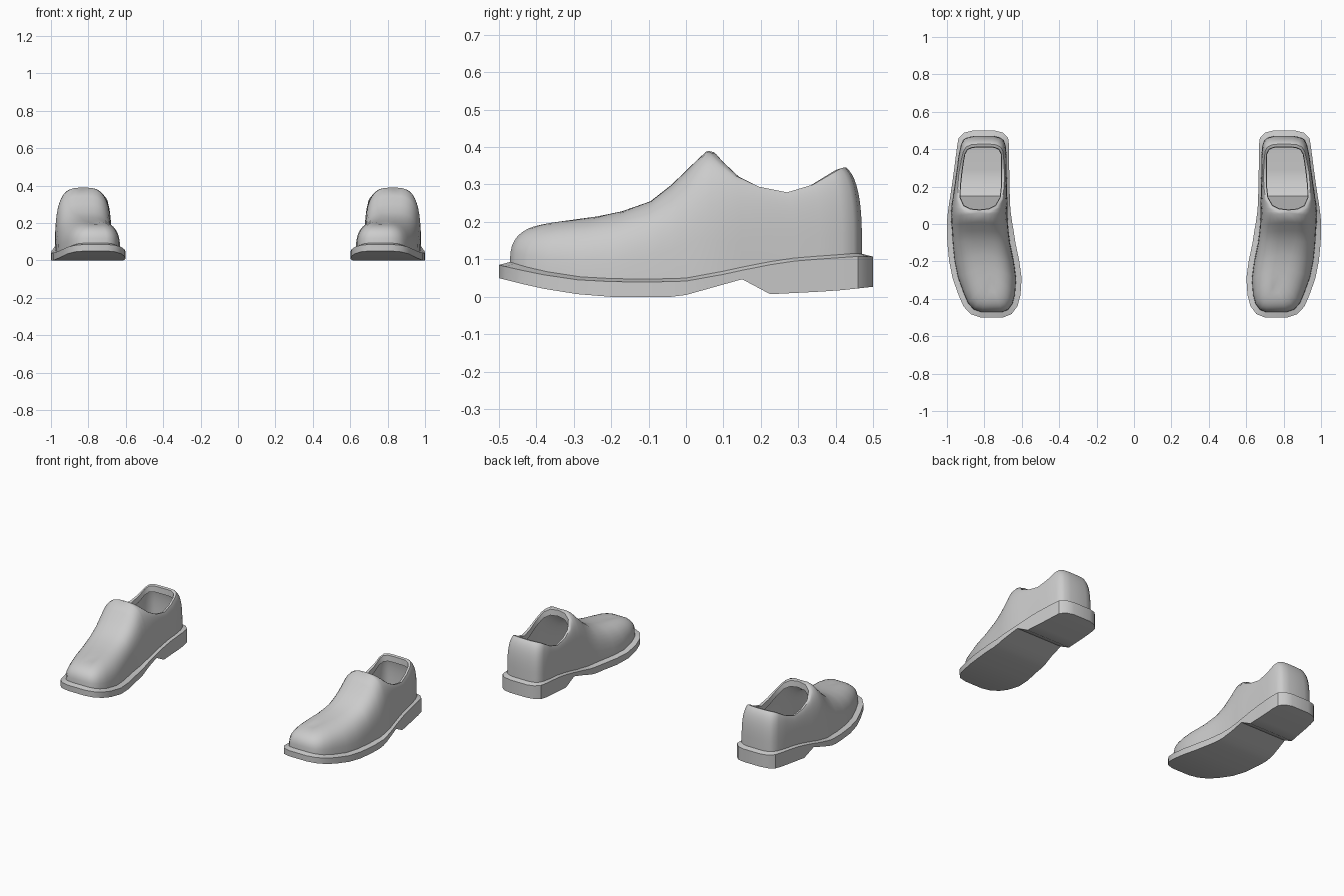
import bpy, bmesh
from math import sin, cos, pi, radians
from mathutils import Vector

if "Cube" in bpy.data.objects:
    bpy.data.objects.remove(bpy.data.objects["Cube"])

# Stations from toe to heel:
# sole y, inner x, outer x | top edge: half width, y, z (half width 0 = closed ridge)
ROWS = [
    (-.500, .700, .820, 0, -.33, .196), (-.482, .655, .873, 0, -.30, .201),
    (-.440, .623, .912, 0, -.28, .205), (-.380, .607, .938, 0, -.26, .209),
    (-.290, .601, .970, 0, -.22, .216), (-.200, .613, .988, 0, -.16, .230),
    (-.100, .634, .998, 0, -.09, .257), (-.040, .643, 1.00, 0, -.035, .302),
    (0.000, .650, 1.00, 0, .010, .345), (0.040, .656, .998, 0, .060, .390),
    (0.070, .660, .994, .055, .066, .385), (0.100, .662, .990, .093, .085, .365),
    (0.150, .664, .982, .118, .130, .325), (0.225, .666, .971, .124, .195, .294),
    (0.290, .667, .962, .122, .270, .279), (0.360, .667, .953, .114, .340, .300),
    (0.420, .668, .945, .106, .388, .328), (0.460, .673, .938, .092, .412, .342),
    (0.488, .700, .910, .065, .424, .346), (0.500, .745, .860, .030, .427, .346),
]
# Side profiles: underside with heel notch, and upper edge of the sole
UNDER = [(-.5, .05), (-.4, .025), (-.3, .008), (-.2, 0), (-.04, 0), (0, .005),
         (.15, .047), (.225, .007), (.4, .016), (.5, .027)]
EDGE = [(-.5, .085), (-.4, .062), (-.3, .046), (-.15, .038), (0, .042), (.1, .06),
        (.2, .082), (.3, .097), (.46, .108), (.5, .107)]
INSET = [(-.5, .03), (-.05, .028), (.1, .014), (.4, .014), (.48, .03), (.5, .03)]
N = len(ROWS)
RIM_START = 9
STEPS = 10


def lookup(table, y):
    y = min(max(y, table[0][0]), table[-1][0])
    for (a, za), (b, zb) in zip(table, table[1:]):
        if y <= b:
            return za + (zb - za) * (y - a) / (b - a)


def finish(name, bm, angle):
    bmesh.ops.remove_doubles(bm, verts=bm.verts, dist=1e-4)
    bmesh.ops.recalc_face_normals(bm, faces=bm.faces)
    me = bpy.data.meshes.new(name)
    bm.to_mesh(me)
    bm.free()
    ob = bpy.data.objects.new(name, me)
    bpy.context.collection.objects.link(ob)
    ob.modifiers.new("pair", "MIRROR").use_mirror_merge = False
    bpy.ops.object.select_all(action='DESELECT')
    ob.select_set(True)
    bpy.context.view_layer.objects.active = ob
    bpy.ops.object.shade_smooth_by_angle(angle=radians(angle))


def bridge(bm, a, b, closed=True):
    for i in range(len(a) if closed else len(a) - 1):
        j = (i + 1) % len(a)
        bm.faces.new((a[i], a[j], b[j], b[i]))


# Perimeter of one shoe: outer side toe to heel, then inner side back to toe
outline = [Vector((r[2], r[0])) for r in ROWS] + [Vector((r[1], r[0])) for r in reversed(ROWS)]
tops = []
for side, rows in ((1, ROWS), (-1, ROWS[::-1])):
    for y, xi, xo, h, ty, tz in rows:
        tops.append(Vector(((xi + xo) / 2 + side * h, ty, tz)))

# Line where the upper meets the welt
welt = []
for i, p in enumerate(outline):
    d = (outline[(i + 1) % len(outline)] - outline[i - 1]).normalized()
    q = p + Vector((-d.y, d.x)) * lookup(INSET, p.y)
    welt.append(Vector((q.x, q.y, lookup(EDGE, p.y) + .008)))

# Sole: underside strips, vertical edge and welt ledge
bm = bmesh.new()
low = [bm.verts.new((p.x, p.y, lookup(UNDER, p.y))) for p in outline]
edge = [bm.verts.new((p.x, p.y, lookup(EDGE, p.y))) for p in outline]
ledge = [bm.verts.new(p) for p in welt]
bridge(bm, low, edge)
bridge(bm, edge, ledge)
bridge(bm, low[:N], low[:N - 1:-1], closed=False)
finish("sole", bm, 35)

# Upper: one rounded column per perimeter point, rising to the ridge or the rim
bm = bmesh.new()
rings = []
for k in range(STEPS + 1):
    ring = []
    for i, (b, t) in enumerate(zip(welt, tops)):
        row = min(i, 2 * N - 1 - i)
        opened = row > RIM_START
        e = .75 if row < 6 else .65
        end = pi / 2 * (.75 if row > RIM_START + 1 else .9 if opened else 1)
        a = end * k / STEPS
        f = (1 - max(cos(a), 0) ** e) / (1 - max(cos(end), 0) ** e) if k < STEPS else 1
        g = (sin(a) / sin(end)) ** e
        ring.append(bm.verts.new((b.x + (t.x - b.x) * f, b.y + (t.y - b.y) * f,
                                  b.z + (t.z - b.z) * g)))
    rings.append(ring)
for a, b in zip(rings, rings[1:]):
    bridge(bm, a, b)

# Folded lip around the foot opening
rim = rings[-1][RIM_START:2 * N - RIM_START]
centre = Vector((.815, .245))
prev = rim
for inset, drop in ((.015, .004), (.018, .04)):
    loop = []
    for v in rim:
        d = centre - v.co.xy
        q = v.co.xy + d.normalized() * inset
        loop.append(bm.verts.new((q.x, q.y, v.co.z - drop)))
    bridge(bm, prev, loop, closed=False)
    prev = loop
finish("upper", bm, 50)
